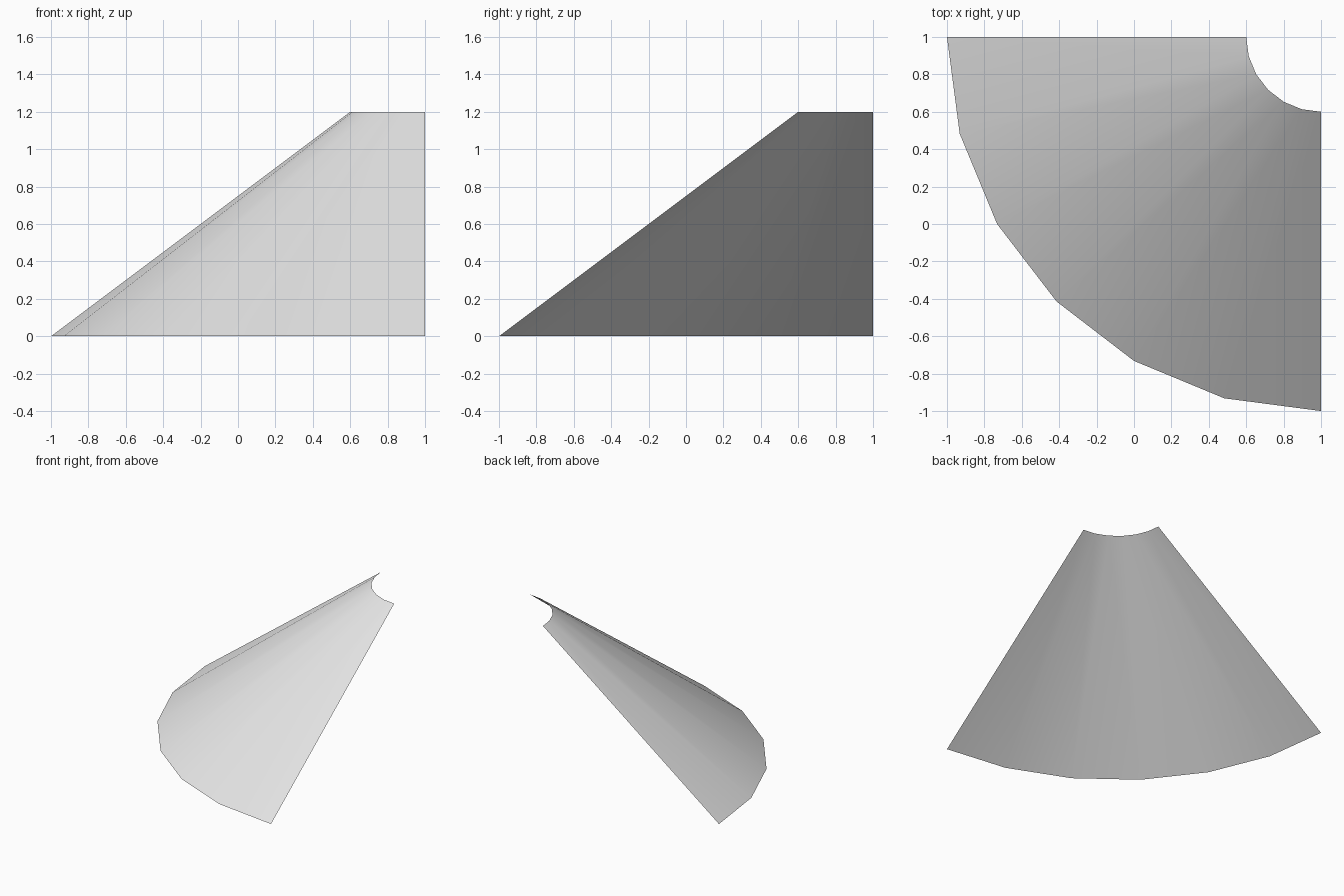
import bpy
import bmesh
from math import cos, sin, pi

cube = bpy.data.objects.get("Cube")
if cube:
    bpy.data.objects.remove(cube, do_unlink=True)

SEGMENTS = 6
AXIS = 1.0            # the cone axis stands at the back left corner
BASE_RADIUS = 2.0
TOP_RADIUS = 0.4
HEIGHT = 1.2

# Plain light grey
grey = bpy.data.materials.new("light_grey")
grey.use_nodes = True
colour = (0.8, 0.8, 0.8, 1.0)
grey.diffuse_color = colour
grey.node_tree.nodes["Principled BSDF"].inputs["Base Color"].default_value = colour


def arc(bm, radius, z):
    """Quarter arc from the right side round to the front."""
    angles = [pi + pi / 2 * i / SEGMENTS for i in range(SEGMENTS + 1)]
    return [bm.verts.new((AXIS + radius * cos(a), AXIS + radius * sin(a), z))
            for a in angles]


# Open quarter of a truncated cone, a single sheet with no caps
bm = bmesh.new()
base = arc(bm, BASE_RADIUS, 0)
top = arc(bm, TOP_RADIUS, HEIGHT)
for i in range(SEGMENTS):
    face = bm.faces.new((base[i], base[i + 1], top[i + 1], top[i]))
    face.smooth = True
mesh = bpy.data.meshes.new("quarter_cone_shell")
bm.to_mesh(mesh)
bm.free()
mesh.materials.append(grey)
shell = bpy.data.objects.new("quarter_cone_shell", mesh)
bpy.context.collection.objects.link(shell)
